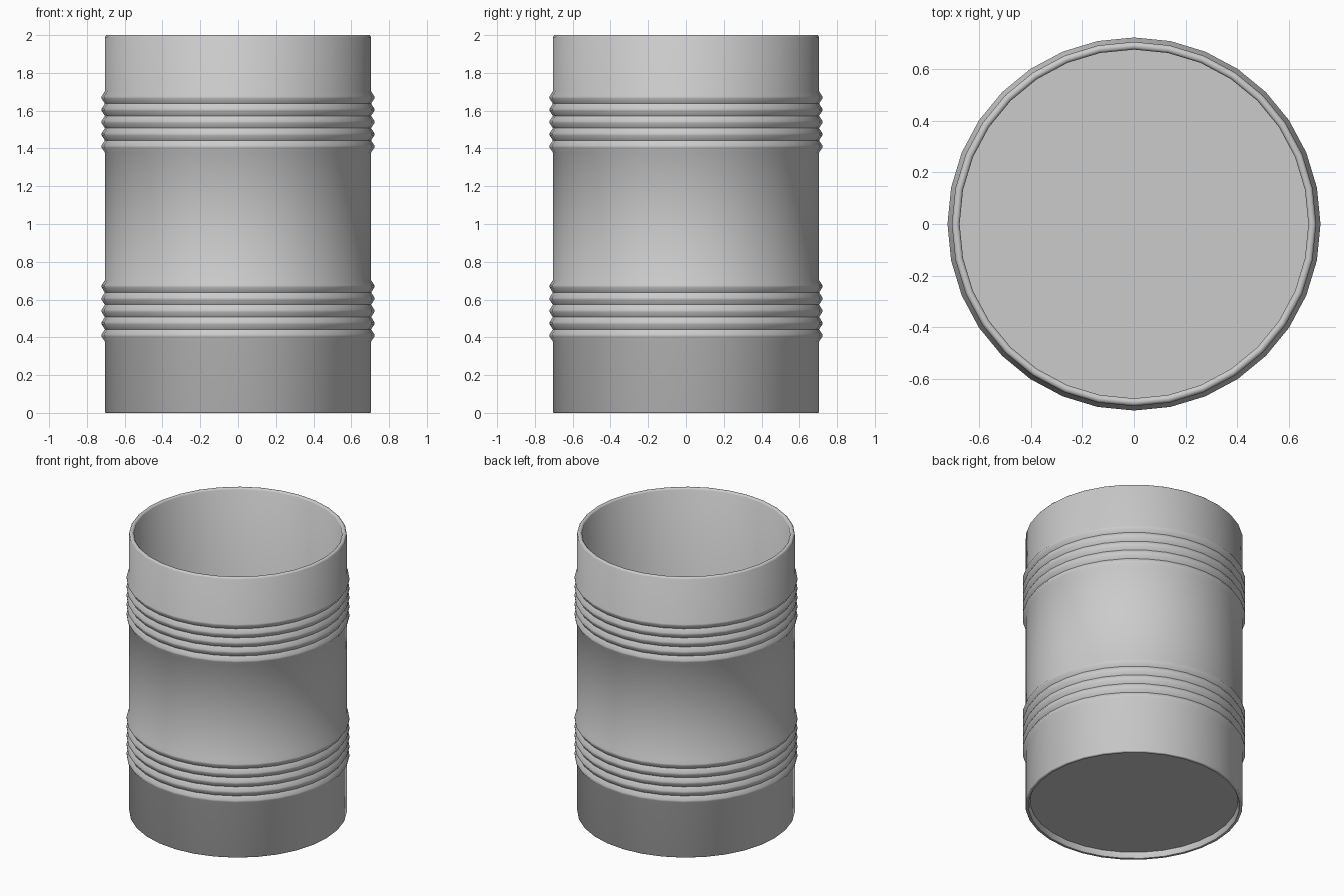
import bpy, bmesh, math

if "Cube" in bpy.data.objects:
    bpy.data.objects.remove(bpy.data.objects["Cube"])

SEGMENTS = 32
R, R_RIB, R_IN = 0.705, 0.722, 0.675


def ribs(z_low, count=5, pitch=0.065):
    # zigzag band: rounded peaks separated by valleys at the wall radius
    pts = [(R, z_low - 0.032)]
    for i in range(count):
        z = z_low + i * pitch
        pts += [(R_RIB, z - 0.006), (R_RIB, z + 0.006), (R, z + pitch / 2)]
    return pts


def lathe(name, profile):
    bm = bmesh.new()
    rings = []
    for r, z in profile:
        if r == 0:
            rings.append([bm.verts.new((0, 0, z))] * SEGMENTS)
        else:
            rings.append([bm.verts.new((r * math.cos(a), r * math.sin(a), z))
                          for a in (math.tau * i / SEGMENTS for i in range(SEGMENTS))])
    for a, b in zip(rings, rings[1:]):
        for i in range(SEGMENTS):
            j = (i + 1) % SEGMENTS
            bm.faces.new(list(dict.fromkeys((a[i], a[j], b[j], b[i]))))
    bmesh.ops.recalc_face_normals(bm, faces=bm.faces)
    mesh = bpy.data.meshes.new(name)
    bm.to_mesh(mesh)
    bm.free()
    ob = bpy.data.objects.new(name, mesh)
    bpy.context.collection.objects.link(ob)
    bpy.context.view_layer.objects.active = ob
    ob.select_set(True)
    bpy.ops.object.shade_smooth_by_angle(angle=math.radians(60))
    ob.select_set(False)
    return ob


# Barrel: recessed base, ribbed outer wall, rounded lip, smooth inner wall, floor
profile = [(0, 0.04), (R_IN, 0.04), (R_IN + 0.005, 0.01), (R_IN + 0.01, 0), (R - 0.003, 0), (R, 0.004)]
profile += ribs(0.41) + ribs(1.41)
profile += [(R, 1.99), (R - 0.008, 2.0), (R_IN + 0.008, 2.0), (R_IN, 1.99),
            (R_IN, 0.07), (0, 0.07)]
lathe("barrel", profile)
